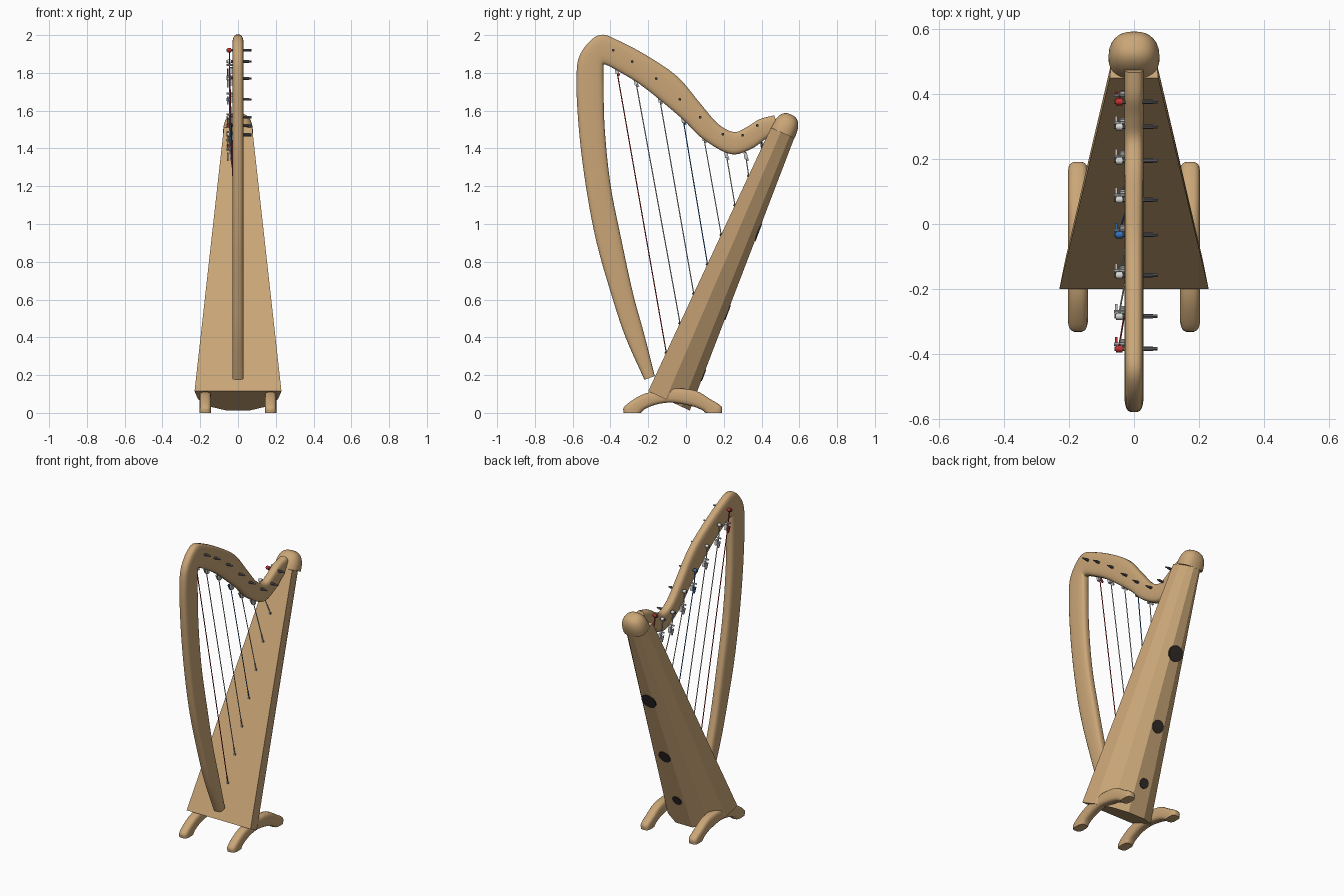
import bpy, bmesh, math
from mathutils import Vector, Matrix

if "Cube" in bpy.data.objects:
    bpy.data.objects.remove(bpy.data.objects["Cube"])


def material(name, r, g, b):
    m = bpy.data.materials.new(name)
    m.diffuse_color = (r, g, b, 1)
    m.use_nodes = True
    m.node_tree.nodes["Principled BSDF"].inputs["Base Color"].default_value = m.diffuse_color
    return m


WOOD = material("tan wood", 0.59, 0.38, 0.185)
DARK = material("dark hole", 0.03, 0.025, 0.02)
IRON = material("dark steel", 0.13, 0.13, 0.14)
STEEL = material("light steel", 0.58, 0.58, 0.58)
RED = material("red string", 0.55, 0.03, 0.03)
BLUE = material("blue string", 0.03, 0.17, 0.52)
WHITE = material("pale string", 0.68, 0.68, 0.66)


def finish(bm, name, mat, smooth=True):
    bmesh.ops.recalc_face_normals(bm, faces=bm.faces)
    me = bpy.data.meshes.new(name)
    bm.to_mesh(me)
    bm.free()
    me.materials.append(mat)
    ob = bpy.data.objects.new(name, me)
    bpy.context.collection.objects.link(ob)
    if smooth:
        me.shade_smooth()
        me.set_sharp_from_angle(angle=math.radians(35))
    return ob


def loft(rings, name, mat, smooth=True):
    """Skin closed rings of points and cap both ends."""
    bm = bmesh.new()
    vs = [[bm.verts.new(p) for p in r] for r in rings]
    n = len(vs[0])
    for a, b in zip(vs, vs[1:]):
        for i in range(n):
            bm.faces.new((a[i], a[(i + 1) % n], b[(i + 1) % n], b[i]))
    bm.faces.new(vs[0])
    bm.faces.new(vs[-1])
    return finish(bm, name, mat, smooth)


def spow(v, e):
    return math.copysign(abs(v) ** e, v)


def spline(pts, steps):
    """Catmull-Rom through tuples."""
    P = [Vector(p) for p in pts]
    P = [P[0] * 2 - P[1]] + P + [P[-1] * 2 - P[-2]]
    out = []
    for a, b, c, d in zip(P, P[1:], P[2:], P[3:]):
        for k in range(steps):
            t = k / steps
            out.append(0.5 * (2 * b + (c - a) * t + (2 * a - 5 * b + 4 * c - d) * t * t
                              + (3 * b - a - 3 * c + d) * t ** 3))
    return out + [P[-2]]


def rounded_bar(pairs, x0, half, name, steps=5, n=20, e=0.6):
    """Sweep a rounded section between matching outer and inner edge points (y, z, y, z)."""
    rings = []
    for p in spline([Vector(q) for q in pairs], steps):
        o, i = Vector((0, p[0], p[1])), Vector((0, p[2], p[3]))
        ring = []
        for k in range(n):
            a = 2 * math.pi * (k + 0.5) / n
            ring.append((o + i) / 2 + (o - i) / 2 * spow(math.cos(a), e)
                        / math.cos(math.pi / n) ** e
                        + Vector((x0 + half * spow(math.sin(a), e), 0, 0)))
        rings.append(ring)
    return loft(rings, name, WOOD)


def rod(points, r, name, mat, n=8):
    """Straight round rods joined along points, all in one object."""
    bm = bmesh.new()
    for a, b in zip(points, points[1:]):
        a, b = Vector(a), Vector(b)
        d = b - a
        m = Matrix.Translation((a + b) / 2) @ d.to_track_quat('Z', 'Y').to_matrix().to_4x4()
        bmesh.ops.create_cone(bm, cap_ends=True, segments=n, radius1=r, radius2=r,
                              depth=d.length, matrix=m)
    return finish(bm, name, mat)


def block(center, size, tilt, name, mat):
    bm = bmesh.new()
    bmesh.ops.create_cube(bm, size=1, matrix=Matrix.Translation(center)
                          @ Matrix.Rotation(tilt, 4, 'X') @ Matrix.Diagonal((*size, 1)))
    return finish(bm, name, mat, False)


# Pillar and neck: one continuous curved bar
rounded_bar([(-.22, .175, -.165, .195), (-.32, .40, -.225, .43), (-.39, .61, -.28, .63),
             (-.473, .90, -.345, .93), (-.53, 1.20, -.40, 1.21), (-.567, 1.5, -.43, 1.5),
             (-.58, 1.77, -.437, 1.74), (-.557, 1.905, -.437, 1.825), (-.46, 2.0, -.43, 1.845),
             (-.345, 1.965, -.36, 1.81), (-.18, 1.875, -.245, 1.74), (-.04, 1.775, -.13, 1.65),
             (.07, 1.645, -.013, 1.55), (.17, 1.53, .09, 1.45), (.255, 1.487, .235, 1.37),
             (.325, 1.515, .345, 1.397), (.39, 1.555, .43, 1.455), (.467, 1.575, .50, 1.48)],
            0, .03, "pillar_and_neck")

# Sound box: tapered, flat at the front, faceted at the back
LOW, HIGH = Vector((0, -.2, .115)), Vector((0, .45, 1.51))
AXIS = (HIGH - LOW).normalized()
BACK = Vector((0, AXIS.z, -AXIS.y))


def box_point(t, x, d):
    """Point on the box: t along its length, x and d as fractions of half width and depth."""
    return (LOW.lerp(HIGH, t) + Vector((x * (.23 + (.075 - .23) * t), 0, 0))
            + BACK * d * (.243 + (.135 - .243) * t))


half = [(1, 0), (.92, .42), (.64, .80), (.26, 1)]
section = half + [(-x, d) for x, d in reversed(half)]
loft([[box_point(t, x, d) for x, d in section] for t in (0, 1)], "sound_box", WOOD, False)

# Sound holes: thin dark discs on the back facet, larger toward the top
for i, (t, r) in enumerate([(.13, .032), (.36, .041), (.655, .05)]):
    bm = bmesh.new()
    facing = (box_point(1, 0, 1) - box_point(0, 0, 1)).normalized()
    normal = Vector((0, facing.z, -facing.y))
    rot = normal.to_track_quat('Z', 'Y').to_matrix().to_4x4()
    bmesh.ops.create_cone(bm, cap_ends=True, segments=24, radius1=r, radius2=r, depth=.008,
                          matrix=Matrix.Translation(box_point(t, 0, 1)) @ rot)
    finish(bm, f"sound_hole_{i + 1}", DARK)

# Domed cap on the top of the box
mid = box_point(1, 0, .5)
rings = []
for k in range(11):
    a = math.pi / 2 * k / 10.3
    s, h = math.cos(a) ** .75, .108 * math.sin(a) ** .85
    rings.append([mid + AXIS * h + Vector((.079 * s * spow(math.cos(b), .85), 0, 0))
                  + BACK * .069 * s * spow(math.sin(b), .85)
                  for b in [2 * math.pi * j / 28 for j in range(28)]])
loft(rings, "top_cap", WOOD)

# Arched feet, mirrored left and right
for side, label in ((-1, "left"), (1, "right")):
    rounded_bar([(-.33, 0, -.24, 0), (-.325, .035, -.215, .022), (-.24, .093, -.165, .042),
                 (-.15, .118, -.11, .053), (-.06, .13, -.06, .053), (.05, .118, .03, .036),
                 (.13, .072, .085, .015), (.187, .035, .10, .002), (.19, 0, .105, 0)],
                side * .173, .031, f"{label}_foot", 4, 16)

# Strings with pegs, windings, levers and anchors
pegs = [(-.385, 1.92), (-.285, 1.86), (-.158, 1.77), (-.033, 1.66),
        (.075, 1.565), (.195, 1.475), (.30, 1.47), (.377, 1.522)]
for i, (y, z) in enumerate(pegs):
    color = {0: RED, 3: BLUE, 7: RED}.get(i, WHITE)
    n = i + 1
    foot = box_point((.205 + .156 * i) / 1.395, 0, 0)
    peg = Vector((-.045, y, z))
    run = foot - peg
    run.x = 0
    run.normalize()
    nut = peg + run * .08
    tilt = math.atan2(run.y, -run.z)
    rod([(-.06, y, z), (.058, y, z)], .0075, f"peg_{n}", IRON, 10)
    rod([(.056, y, z), (.072, y, z)], .0055, f"peg_tip_{n}", IRON, 4)
    rod([(-.055, y, z), (-.036, y, z)], .011, f"winding_{n}", color, 12)
    rod([peg, nut, foot], .003, f"string_{n}", color, 6)
    rod([foot - BACK * .007, foot + BACK * .004], .008, f"anchor_{n}", IRON, 10)
    rod([(-.062, nut.y, nut.z), (-.02, nut.y, nut.z)], .005, f"bridge_pin_{n}", STEEL, 8)
    lever = nut + run * .03
    block(lever + Vector((.010, 0, 0)), (.016, .018, .034), tilt, f"lever_base_{n}", STEEL)
    block(lever + Vector((-.010, .004, -.008)), (.007, .011, .04), tilt + .3,
          f"lever_handle_{n}", color if color is not WHITE else STEEL)
